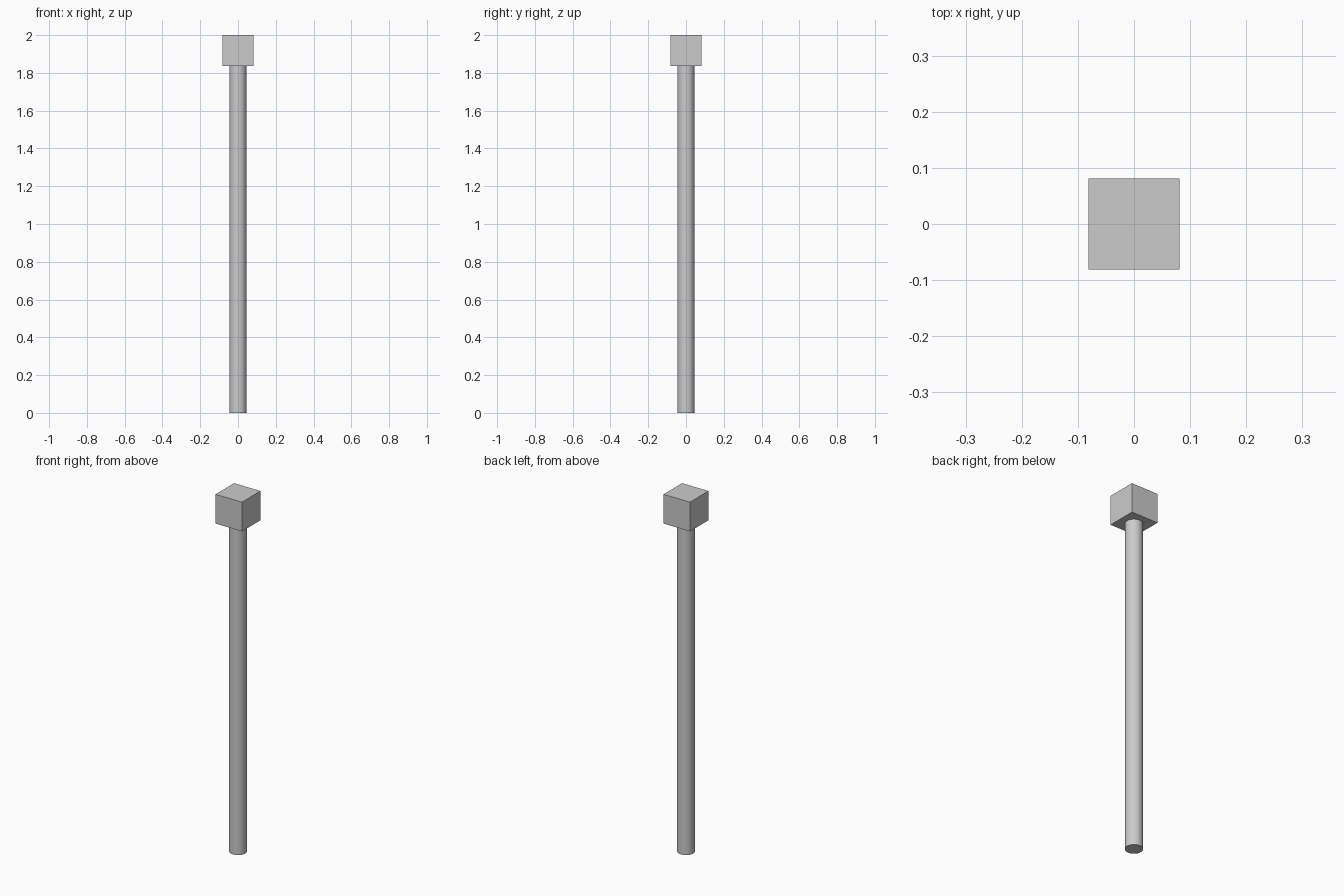
import bpy
import math

if "Cube" in bpy.data.objects:
    bpy.data.objects.remove(bpy.data.objects["Cube"])

HEIGHT = 2.0
HEAD = 0.163      # cube edge length
RADIUS = 0.045    # shaft radius
shaft_top = HEIGHT - HEAD

# Round shaft standing on the ground
bpy.ops.mesh.primitive_cylinder_add(vertices=48, radius=RADIUS, depth=shaft_top,
                                    location=(0, 0, shaft_top / 2))
bpy.context.object.name = "shaft"
bpy.ops.object.shade_smooth_by_angle(angle=math.radians(30))

# Cube head resting on the shaft
bpy.ops.mesh.primitive_cube_add(size=HEAD, location=(0, 0, HEIGHT - HEAD / 2))
bpy.context.object.name = "head_block"
